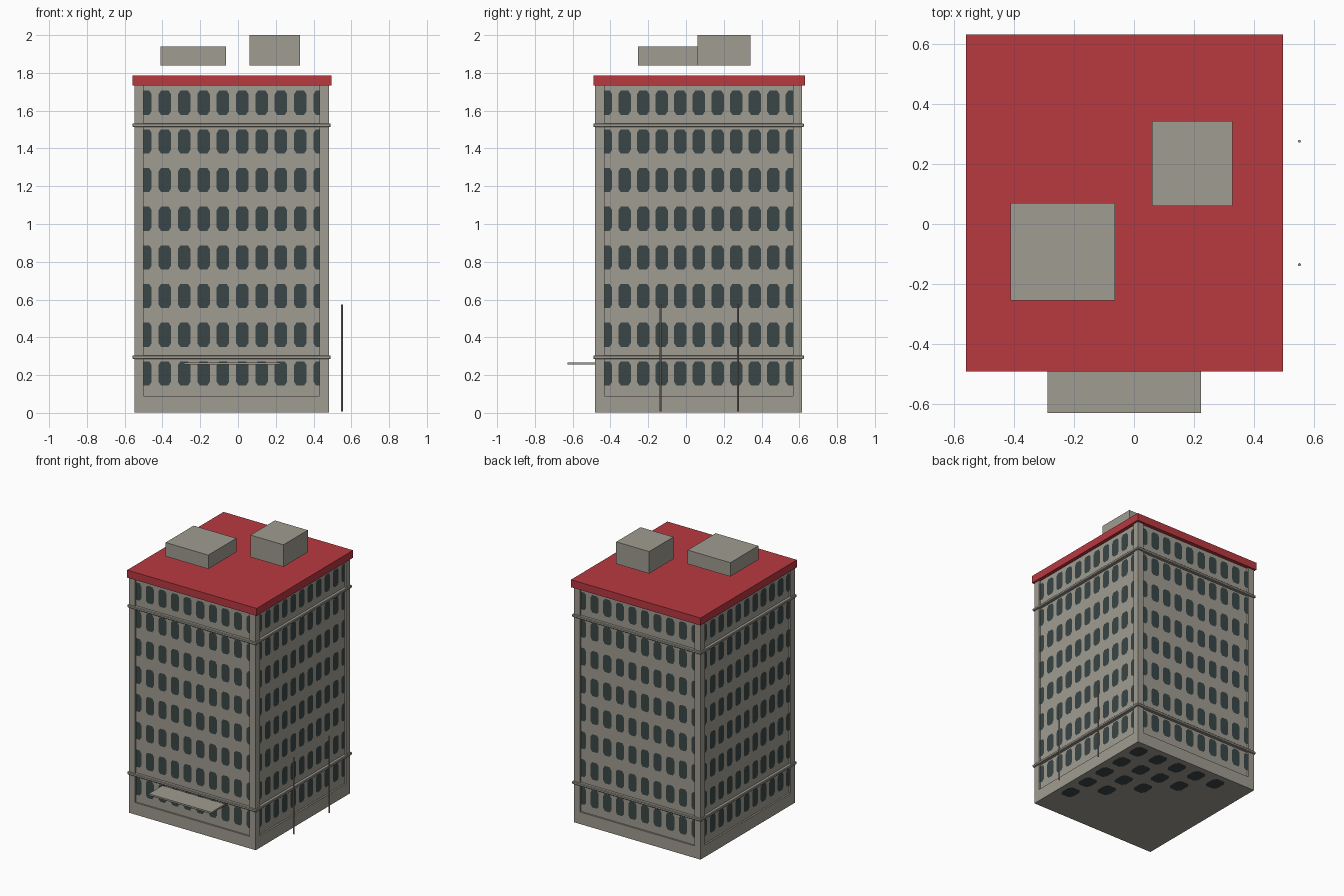
import bpy, bmesh, math

if "Cube" in bpy.data.objects:
    bpy.data.objects.remove(bpy.data.objects["Cube"])


def mat(name, col):
    m = bpy.data.materials.new(name)
    m.diffuse_color = (*col, 1)
    m.use_nodes = True
    m.node_tree.nodes["Principled BSDF"].inputs["Base Color"].default_value = m.diffuse_color
    return m


STONE = mat("warm grey stone", (0.352, 0.332, 0.287))
RED = mat("roof red", (0.485, 0.041, 0.051))
GLASS = mat("dark window", (0.042, 0.061, 0.061))

# footprint of the tower and depth of the recessed window panels
X0, X1, Y0, Y1 = -0.549, 0.481, -0.481, 0.615
CX, CY = (X0 + X1) / 2, (Y0 + Y1) / 2
HX, HY = (X1 - X0) / 2, (Y1 - Y0) / 2
DEPTH, PIER, TOP, BASE = 0.012, 0.049, 1.735, 0.09


def finish(name, bm, material):
    me = bpy.data.meshes.new(name)
    bm.to_mesh(me)
    bm.free()
    me.materials.append(material)
    ob = bpy.data.objects.new(name, me)
    bpy.context.collection.objects.link(ob)
    return ob


def box(name, x, y, z, material=STONE, bevel=0):
    bm = bmesh.new()
    bmesh.ops.create_cube(bm, size=1)
    for v in bm.verts:
        for i, (a, b) in enumerate((x, y, z)):
            v.co[i] = a if v.co[i] < 0 else b
    if bevel:
        bmesh.ops.bevel(bm, geom=bm.edges[:], offset=bevel, segments=1,
                        affect='EDGES', profile=0.5)
    return finish(name, bm, material)


def octagon(u, v, w, h, c, lo, hi):
    """Window outline with cut corners, clipped to the panel width."""
    pts = []
    for su, sv, first in ((1, -1, 0), (1, 1, 1), (-1, 1, 0), (-1, -1, 1)):
        pair = [(u + su * (w - c), v + sv * h), (u + su * w, v + sv * (h - c * 1.5))]
        for p in (pair[::-1] if first else pair):
            q = (min(max(p[0], lo), hi), p[1])
            if not pts or math.dist(q, pts[-1]) > 1e-5:
                pts.append(q)
    if math.dist(pts[0], pts[-1]) < 1e-5:
        pts.pop()
    return pts


# tower: base, recessed core and corner piers
box("base", (X0, X1), (Y0, Y1), (0.002, BASE))
box("recessed_walls", (X0 + DEPTH, X1 - DEPTH), (Y0 + DEPTH, Y1 - DEPTH), (BASE, TOP))
for i, px in enumerate(((X0, X0 + PIER), (X1 - PIER, X1))):
    for j, py in enumerate(((Y0, Y0 + PIER), (Y1 - PIER, Y1))):
        box(f"corner_pier_{i}{j}", px, py, (BASE, TOP))

# string courses
for name, z in (("lower_band", 0.295), ("upper_band", 1.523)):
    box(name, (X0 - 0.01, X1 + 0.01), (Y0 - 0.01, Y1 + 0.01), (z - 0.01, z + 0.01), bevel=0.004)

# roof slab and the two raised rooftop units
box("roof", (-0.559, 0.495), (-0.49, 0.63), (1.732, 1.787), RED)
box("low_roof_unit", (-0.41, -0.063), (-0.255, 0.07), (1.838, 1.94))
box("tall_roof_unit", (0.06, 0.328), (0.06, 0.342), (1.838, 2.0))

# entrance canopy
box("canopy", (-0.287, 0.223), (-0.628, Y0 + DEPTH), (0.256, 0.268))

# thin poles beside the right wall
for i, y in enumerate((-0.135, 0.275)):
    bm = bmesh.new()
    bmesh.ops.create_cone(bm, cap_ends=True, segments=8, radius1=0.005, radius2=0.005, depth=0.565)
    bmesh.ops.translate(bm, verts=bm.verts, vec=(0.55, y, 0.29))
    finish(f"pole_{i}", bm, STONE)


# windows on each side: u runs left to right seen from outside
def side(name, half, first, step, count, place):
    bm = bmesh.new()
    lim = half - PIER
    for row in range(8):
        z = 1.642 - row * 0.2047
        for k in range(count):
            pts = octagon(first + k * step, z, 0.033, 0.064, 0.013, -lim, lim)
            bm.faces.new([bm.verts.new(place(u, v)) for u, v in pts])
    finish(name, bm, GLASS)


G = DEPTH - 0.002
FX, SX = -0.49 - CX, 0.1025
FY, SY = -0.424 - CY, 0.0985
side("front_windows", HX, FX, SX, 10, lambda u, v: (CX + u, Y0 + G, v))
side("back_windows", HX, FX, SX, 10, lambda u, v: (CX - u, Y1 - G, v))
side("right_windows", HY, FY, SY, 11, lambda u, v: (X1 - G, CY + u, v))
side("left_windows", HY, FY, SY, 11, lambda u, v: (X0 + G, CY - u, v))

# dark panes on one half of the underside
bm = bmesh.new()
for i in range(6):
    for j in range(6):
        u, v = X1 - 0.09 - i * 0.17, Y1 - 0.1 - j * 0.18
        if (u - CX) / HX + (v - CY) / HY > 0.1:
            pts = octagon(u, v, 0.05, 0.06, 0.018, X0, X1)
            bm.faces.new([bm.verts.new((a, b, 0)) for a, b in reversed(pts)])
finish("underside_panes", bm, GLASS)
